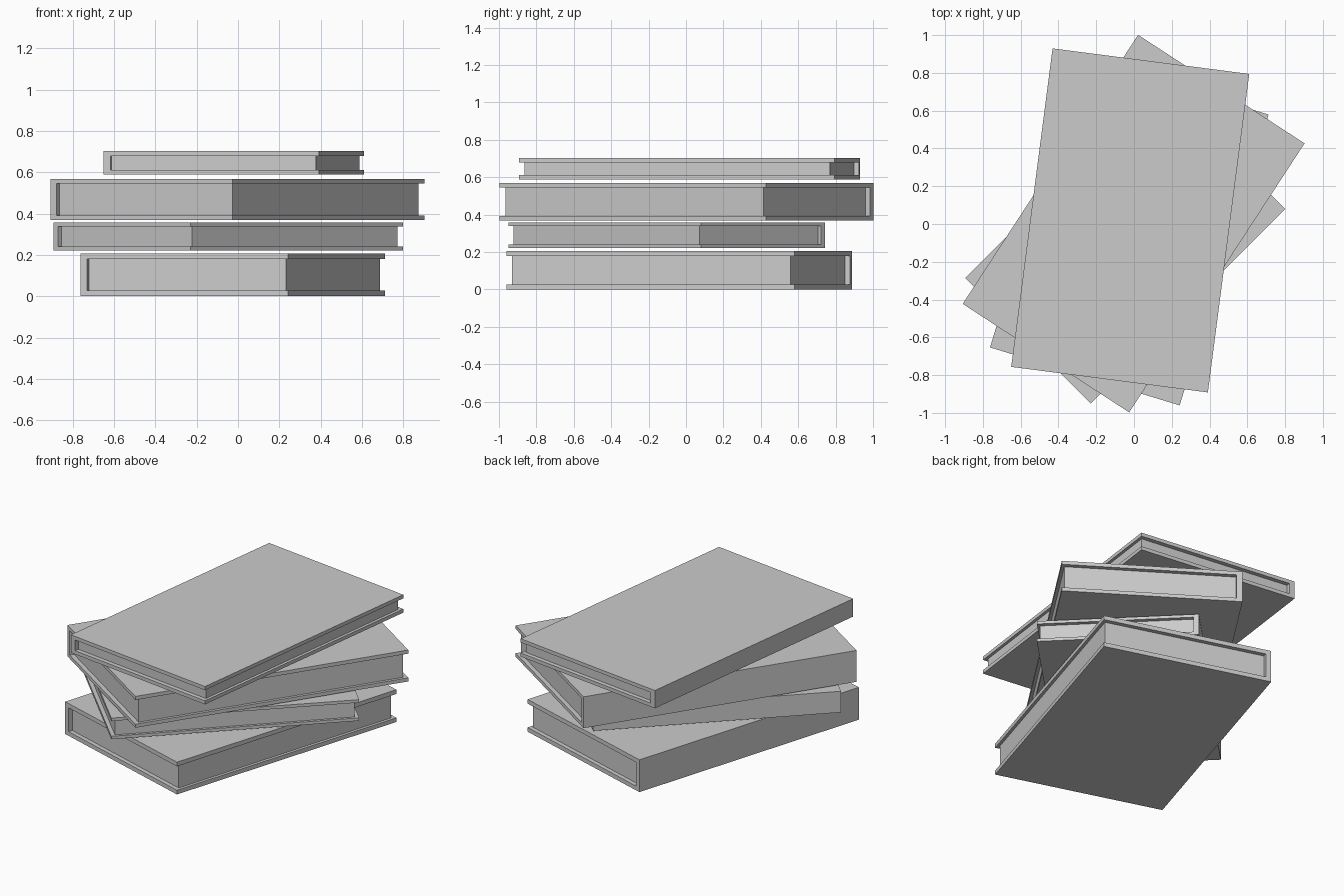
import bpy, bmesh
from math import radians

if "Cube" in bpy.data.objects:
    bpy.data.objects.remove(bpy.data.objects["Cube"])

PROUD = (0.018, 0.027)   # page inset from fore edge, from head/tail


def new_object(name, bm, x, y, z, angle):
    bmesh.ops.recalc_face_normals(bm, faces=bm.faces)
    me = bpy.data.meshes.new(name)
    bm.to_mesh(me)
    bm.free()
    ob = bpy.data.objects.new(name, me)
    ob.location = (x, y, z)
    ob.rotation_euler.z = radians(angle)
    bpy.context.collection.objects.link(ob)
    return ob


def extrude_profile(points, length):
    """Extrude an XZ outline along Y, centred on y = 0."""
    bm = bmesh.new()
    face = bm.faces.new([bm.verts.new((px, -length / 2, pz)) for px, pz in points])
    ext = bmesh.ops.extrude_face_region(bm, geom=[face])
    moved = [g for g in ext["geom"] if isinstance(g, bmesh.types.BMVert)]
    bmesh.ops.translate(bm, vec=(0, length, 0), verts=moved)
    return bm


def book(label, x, y, z0, z1, width, length, angle, board, spine):
    w, h = width / 2, z1 - z0
    s = width / 1.05
    inset_x, inset_y = PROUD[0] * s, PROUD[1] * s
    # cover: C-shaped section, spine on the -x side
    c = [(-w, 0), (w, 0), (w, board), (-w + spine, board),
         (-w + spine, h - board), (w, h - board), (w, h), (-w, h)]
    new_object(label + "_cover", extrude_profile(c, length), x, y, z0, angle)
    # page block filling the cover, recessed on three sides
    l, r = -w + spine, w - inset_x
    p = [(l, board), (r, board), (r, h - board), (l, h - board)]
    new_object(label + "_pages", extrude_profile(p, length - 2 * inset_y), x, y, z0, angle)


# stack from the bottom up
book("bottom_book", -0.025, -0.037, 0.000, 0.206, 1.05, 1.61, -17.0, 0.027, 0.034)
book("second_book", -0.047, -0.103, 0.222, 0.357, 0.94, 1.455, -45.0, 0.019, 0.030)
book("third_book", -0.002, 0.002, 0.368, 0.568, 1.052, 1.70, -33.1, 0.023, 0.034)
book("top_book", -0.020, 0.019, 0.588, 0.702, 1.05, 1.70, -7.4, 0.023, 0.034)
